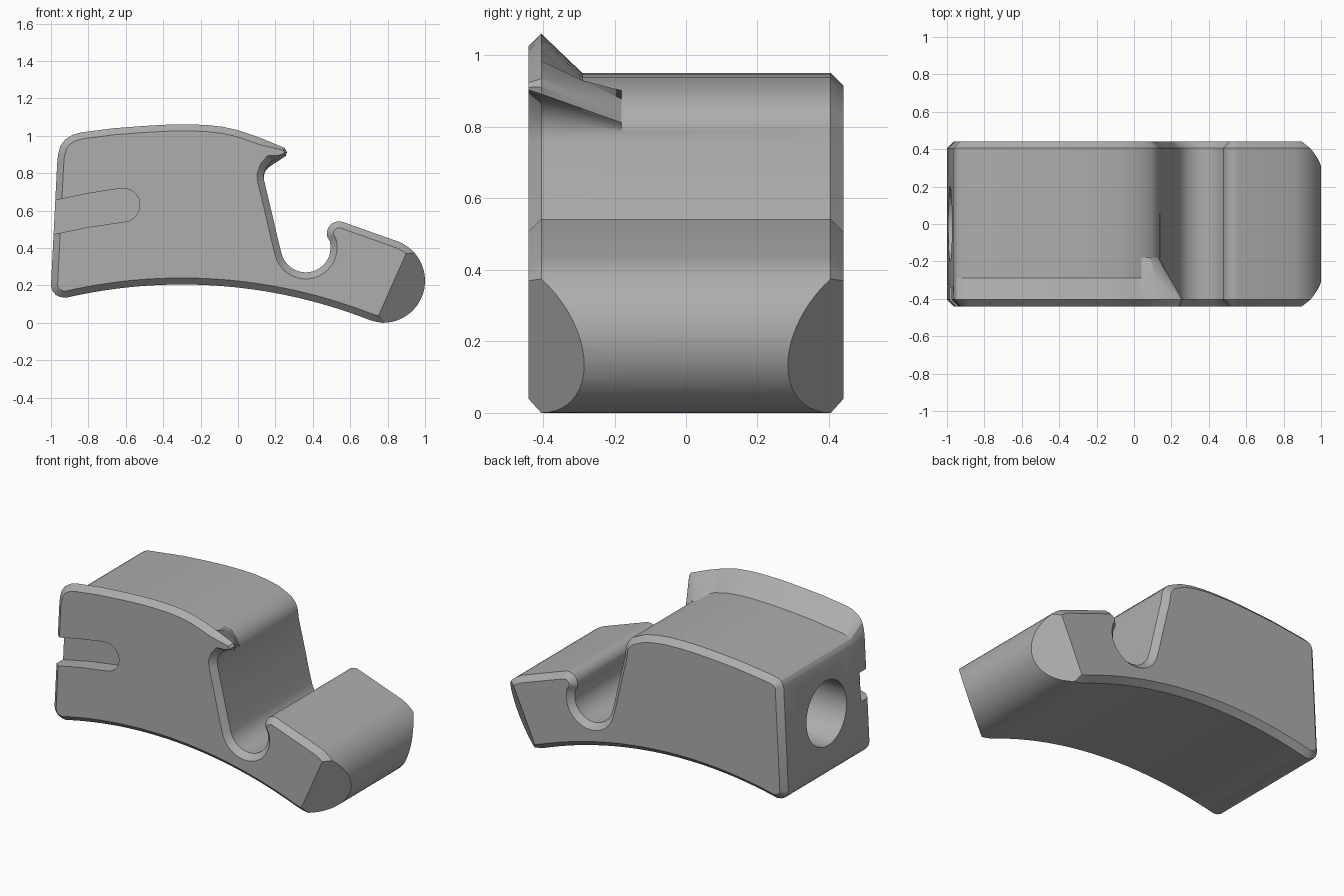
import bpy, bmesh, math
from mathutils import Vector

if "Cube" in bpy.data.objects:
    bpy.data.objects.remove(bpy.data.objects["Cube"])

grey = bpy.data.materials.new("plain grey")
grey.diffuse_color = (0.42, 0.42, 0.42, 1)
grey.use_nodes = True
grey.node_tree.nodes["Principled BSDF"].inputs["Base Color"].default_value = grey.diffuse_color


def arc(cx, cz, r, a0, a1, n):
    """Points on an arc, angles in degrees."""
    return [(cx + r * math.cos(math.radians(a0 + (a1 - a0) * i / n)),
             cz + r * math.sin(math.radians(a0 + (a1 - a0) * i / n))) for i in range(n + 1)]


def inset(pts, d):
    """Move a counter-clockwise outline inward, gently at the thin hook tip."""
    out = []
    for i, p in enumerate(pts):
        a, b, c = Vector(pts[i - 1]), Vector(p), Vector(pts[(i + 1) % len(pts)])
        e, f = (b - a).normalized(), (c - b).normalized()
        n1, n2 = Vector((-e.y, e.x)), Vector((-f.y, f.x))
        m = (n1 + n2).normalized()
        k = d * min(1.5, 1 / max(0.2, m.dot(n1)))
        if p[0] > 0.2 and p[1] > 0.87:
            k *= 0.4
        out.append(tuple(b + m * k))
    return out


def loft(name, rings):
    """Solid through (y, outline) sections of equal point count."""
    bm = bmesh.new()
    vs = [[bm.verts.new((x, y, z)) for x, z in pts] for y, pts in rings]
    n = len(vs[0])
    for r0, r1 in zip(vs, vs[1:]):
        for i in range(n):
            j = (i + 1) % n
            bm.faces.new((r0[i], r0[j], r1[j], r1[i]))
    bm.faces.new(vs[0])
    bm.faces.new(vs[-1][::-1])
    bmesh.ops.recalc_face_normals(bm, faces=bm.faces[:])
    me = bpy.data.meshes.new(name)
    bm.to_mesh(me)
    bm.free()
    ob = bpy.data.objects.new(name, me)
    bpy.context.collection.objects.link(ob)
    me.materials.append(grey)
    return ob


# Lower outline: curved underside, round nose, bump, round slot, inner wall
lower = []
for i in range(33):
    x = -0.92 + 1.62 * i / 32
    lower.append((x, 0.205 - 2.75 + math.sqrt(2.75 ** 2 - (x + 0.3) ** 2)))
lower += [(0.74, 0.005)]
lower += arc(0.775, 0.225, 0.225, -90, 68, 24)
lower += arc(0.54, 0.478, 0.065, 72, 200, 12)
lower += arc(0.362, 0.403, 0.133, 15, -165, 20)
lower += [(0.215, 0.44), (0.19, 0.55), (0.14, 0.76)]

# Upper outline: raised hooked lip (first pair) and main block (second pair)
upper = [
    (.137, .79, .139, .775), (.15, .83, .138, .785), (.18, .865, .137, .795),
    (.215, .882, .136, .803), (.255, .892, .134, .812), (.262, .912, .129, .826),
    (.25, .935, .12, .845), (.13, .985, .09, .878), (.06, 1.01, .04, .902),
    (0, 1.03, 0, .92), (-.08, 1.048, -.08, .938), (-.17, 1.058, -.17, .948),
    (-.27, 1.061, -.27, .951), (-.37, 1.06, -.37, .95), (-.5, 1.053, -.5, .943),
    (-.67, 1.04, -.67, .93), (-.84, 1.018, -.84, .908), (-.885, 1.005, -.90, .90),
    (-.925, .98, -.93, .892), (-.95, .945, -.95, .88), (-.962, .90, -.96, .865)]
left = [(-.967, .85), (-1, .2), (-.993, .172), (-.975, .15), (-.95, .138)]

lip = lower + [u[:2] for u in upper] + left
block = lower + [u[2:] for u in upper] + left
# Halfway section: the top has reached the block, the hook is still fading out
half = [tuple(Vector(a).lerp(Vector(b), 0.51 if a[0] > 0.1 else 1)) for a, b in zip(lip, block)]

C = 0.035
body = loft("body", [(-0.44, inset(lip, C)), (-0.44 + C, lip), (-0.29, half), (-0.18, block),
                     (0.44 - C, block), (0.44, inset(block, C))])

# Slanted cuts on both corners of the nose
bm = bmesh.new()
bm.from_mesh(body.data)
for s in (-1, 1):
    res = bmesh.ops.bisect_plane(bm, geom=bm.verts[:] + bm.edges[:] + bm.faces[:], dist=1e-5,
                                 plane_co=(0.905, 0.44 * s, 0.385),
                                 plane_no=(0.828, s, -0.368), clear_outer=True)
    rim = [e for e in res["geom_cut"] if isinstance(e, bmesh.types.BMEdge)]
    bmesh.ops.holes_fill(bm, edges=rim, sides=0)
bmesh.ops.recalc_face_normals(bm, faces=bm.faces[:])
bm.to_mesh(body.data)
bm.free()

# Round-ended groove in the front face
mid = [(-1.1, .545), (-.97, .567), (-.8, .602), (-.615, .63)]
groove = [(x, z - .09) for x, z in mid[:-1]] + arc(-.615, .63, .09, -82, 98, 16) \
    + [(x, z + .09) for x, z in mid[-2::-1]]
groove_cutter = loft("groove_cutter", [(-0.6, groove), (-0.34, groove)])

# Round blind hole in the left end
bpy.ops.mesh.primitive_cylinder_add(vertices=48, radius=0.2, depth=0.8,
                                    location=(-0.9, 0, 0.53), rotation=(0, math.pi / 2, 0))
hole_cutter = bpy.context.object
hole_cutter.name = "hole_cutter"
hole_cutter.data.materials.append(grey)

bpy.ops.object.select_all(action='DESELECT')
bpy.context.view_layer.objects.active = body
body.select_set(True)
for cutter in (groove_cutter, hole_cutter):
    cutter.hide_render = True
    mod = body.modifiers.new("cut", 'BOOLEAN')
    mod.operation = 'DIFFERENCE'
    mod.solver = 'EXACT'
    mod.object = cutter
    bpy.ops.object.modifier_apply(modifier=mod.name)
    bpy.data.objects.remove(cutter)
bpy.ops.object.shade_smooth_by_angle(angle=math.radians(25))
